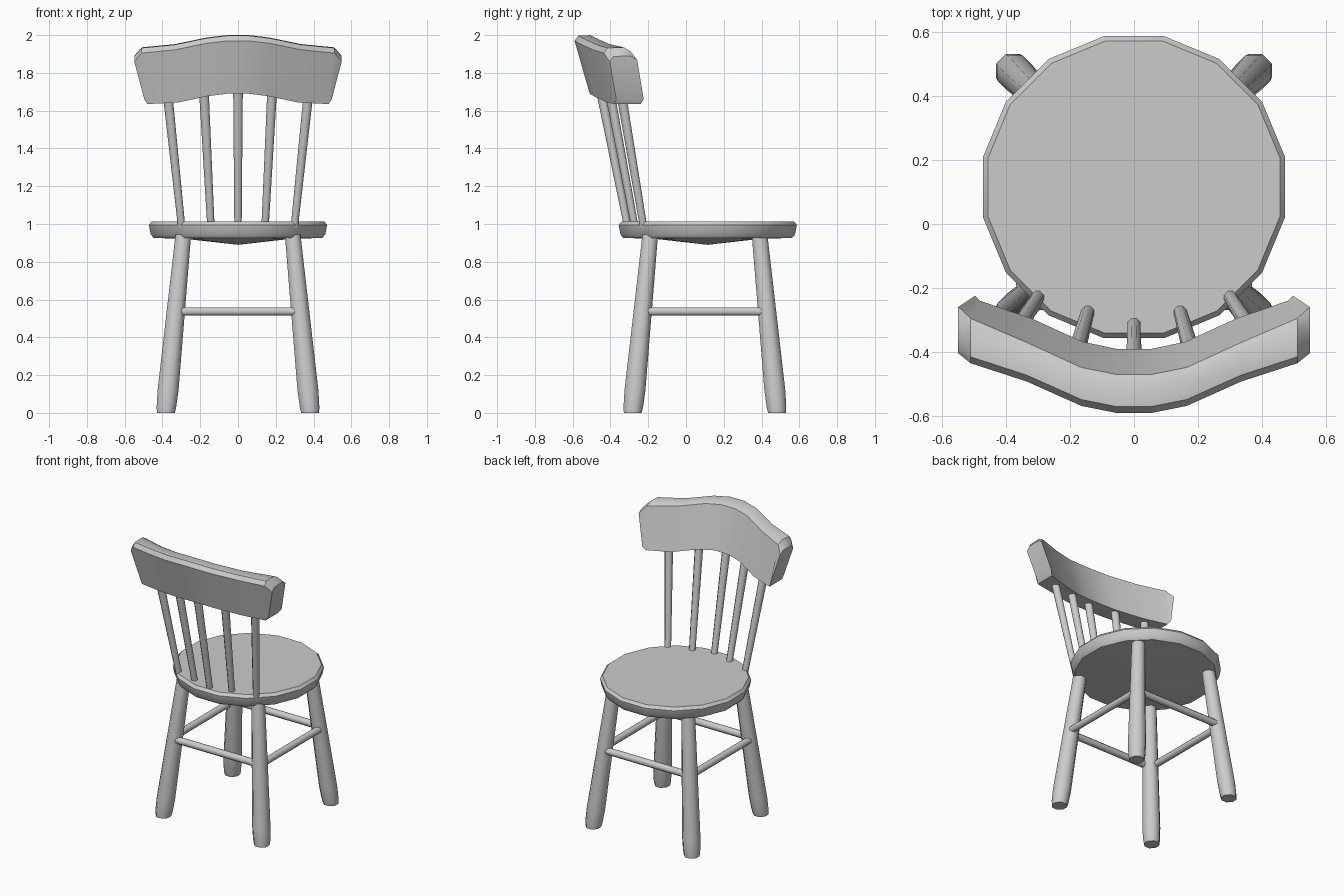
import bpy, bmesh, math
from mathutils import Vector

if "Cube" in bpy.data.objects:
    bpy.data.objects.remove(bpy.data.objects["Cube"])

X, Y, Z = Vector((1, 0, 0)), Vector((0, 1, 0)), Vector((0, 0, 1))


def loft(name, rings, angle):
    """Skin closed rings of points, cap both ends, smooth by angle."""
    bm = bmesh.new()
    vs = [[bm.verts.new(p) for p in ring] for ring in rings]
    n = len(vs[0])
    for a, b in zip(vs, vs[1:]):
        for i in range(n):
            j = (i + 1) % n
            bm.faces.new((a[i], a[j], b[j], b[i]))
    bm.faces.new(vs[0])
    bm.faces.new(vs[-1])
    bmesh.ops.recalc_face_normals(bm, faces=bm.faces)
    me = bpy.data.meshes.new(name)
    bm.to_mesh(me)
    bm.free()
    ob = bpy.data.objects.new(name, me)
    bpy.context.collection.objects.link(ob)
    bpy.ops.object.select_all(action='DESELECT')
    ob.select_set(True)
    bpy.context.view_layer.objects.active = ob
    bpy.ops.object.shade_smooth_by_angle(angle=math.radians(angle))
    return ob


def ring(c, r, u=X, v=Y, n=8):
    return [Vector(c) + r * (u * math.cos(a) + v * math.sin(a))
            for a in ((i + 0.5) * math.tau / n for i in range(n))]


# Seat: 16-sided disc with rounded rim and shallow conical underside
seat_profile = [(0.002, 0.89), (0.29, 0.922), (0.455, 0.926), (0.471, 0.945),
                (0.481, 0.995), (0.465, 1.014)]
loft("seat", [ring((0, 0.115, z), r, n=16) for r, z in seat_profile], 35)

# Splayed legs, thicker near the foot
leg_profile = [(0, 0.051), (0.03, 0.056), (0.12, 0.06), (0.93, 0.045), (0.95, 0.044)]
for sx, side in ((-1, "left"), (1, "right")):
    for sy, end in ((-1, "front"), (1, "rear")):
        rings = []
        for z, r in leg_profile:
            o = 0.382 - 0.098 * z
            rings.append(ring((sx * o, 0.1 + sy * o, z), r))
        loft(f"{end}_{side}_leg", rings, 50)

# Stretchers along all four sides
for s in (-1, 1):
    loft("cross_stretcher", [ring((x, 0.1 + s * 0.346, 0.537), 0.024, Y, Z)
                             for x in (-0.32, 0.32)], 50)
    loft("side_stretcher", [ring((s * 0.346, 0.1 + y, 0.537), 0.024, X, Z)
                            for y in (-0.32, 0.32)], 50)

# Back spindles: base x, y then top x, y, z
for bx, by, tx, ty, tz in [(0, -0.308, 0, -0.46, 1.75),
                           (0.143, -0.27, 0.182, -0.41, 1.73),
                           (0.298, -0.224, 0.374, -0.345, 1.70)]:
    for s in ((1,) if bx == 0 else (-1, 1)):
        loft("back_spindle", [ring((s * bx, by, 0.98), 0.021),
                              ring((s * tx, ty, tz), 0.028)], 50)

# Crest rail: bottom x, top x, front y, bottom z, top z, lean, thickness
stations = [(0.055, 0.055, -0.390, 1.69, 2.00, 0.080, 0.120),
            (0.160, 0.165, -0.368, 1.677, 1.987, 0.080, 0.120),
            (0.320, 0.335, -0.295, 1.643, 1.952, 0.075, 0.122),
            (0.480, 0.510, -0.240, 1.635, 1.935, 0.055, 0.140),
            (0.496, 0.549, -0.224, 1.660, 1.890, 0.035, 0.145)]


def section(s, st):
    xb, xt, y, zb, zt, lean, th = st
    return [(s * xb, y, zb), (s * xt, y - lean, zt - 0.02),
            (s * xt, y - lean - 0.035, zt),
            (s * xt, y - lean - th + 0.02, zt - 0.003),
            (s * xt, y - lean - th, zt - 0.03),
            (s * xb, y - th, zb)]


loft("crest_rail", [section(-1, st) for st in reversed(stations)]
     + [section(1, st) for st in stations], 35)
